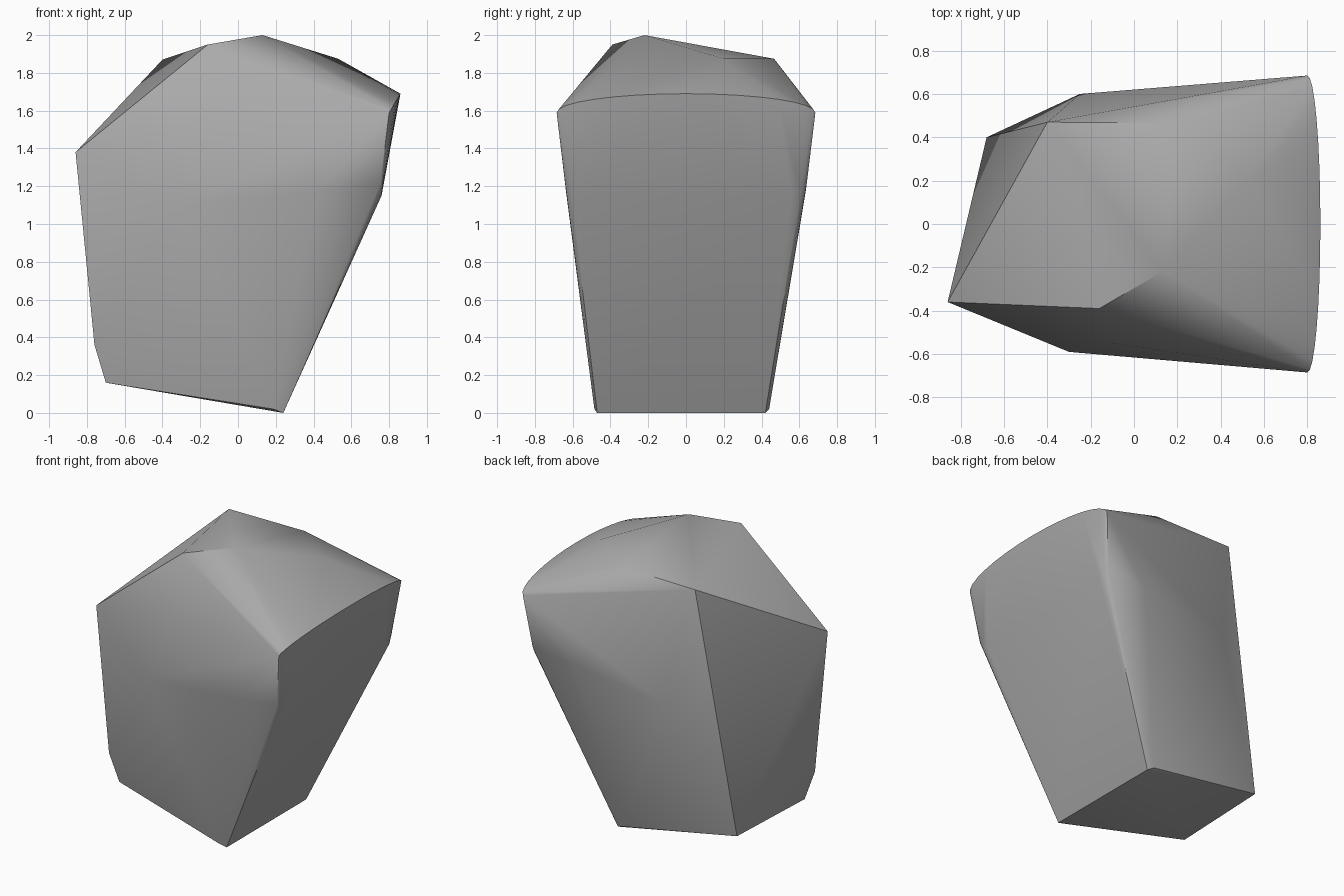
import bpy
import bmesh
import math

cube = bpy.data.objects.get("Cube")
if cube:
    bpy.data.objects.remove(cube, do_unlink=True)

# Single stone colour
stone = bpy.data.materials.new("stone grey")
stone.use_nodes = True
colour = (0.4, 0.4, 0.4, 1)
stone.diffuse_color = colour
stone.node_tree.nodes["Principled BSDF"].inputs["Base Color"].default_value = colour

# Crown corners
crown = [(-.86, -.36, 1.38), (-.40, .47, 1.87), (-.16, -.39, 1.95),
         (.13, -.22, 2), (.53, .2, 1.875), (.2, .465, 1.875)]
# Corners of the front and back faces
sides = [(-.30, -.59, 1.1), (-.1, -.55, 1.57), (.42, -.635, 1.17),
         (-.25, .6, 1.07), (.44, .635, 1.18)]
# Sloping base, with its chipped corner
base = [(-.76, -.36, .36), (-.70, -.33, .16), (-.68, .40, .17)]
points = crown + sides + base

# Bowed rim and the slightly rounded ends of the slanted face
for i in range(17):
    a = math.pi * (i / 16 - .5)
    points.append((.8 + .06 * math.cos(a), .685 * math.sin(a), 1.59 + .1 * math.cos(a)))
for s in (-1, 1):
    points += [(.76, s * .56, 1.15), (.76, s * .61, 1.17), (.755, s * .64, 1.22)]
points += [(.24, -.47, 0), (.19, -.485, .02), (.24, .42, 0), (.2, .44, .02)]

# Hull of the rock
bm = bmesh.new()
for p in points:
    bm.verts.new(p)
bmesh.ops.convex_hull(bm, input=bm.verts)
bmesh.ops.delete(bm, geom=[v for v in bm.verts if not v.link_faces], context='VERTS')
bmesh.ops.recalc_face_normals(bm, faces=bm.faces)

mesh = bpy.data.meshes.new("rock")
bm.to_mesh(mesh)
bm.free()
mesh.materials.append(stone)
rock = bpy.data.objects.new("rock", mesh)
bpy.context.collection.objects.link(rock)

# Soft facets with crisp main edges
bpy.ops.object.select_all(action='DESELECT')
rock.select_set(True)
bpy.context.view_layer.objects.active = rock
bpy.ops.object.shade_smooth_by_angle(angle=math.radians(35))
